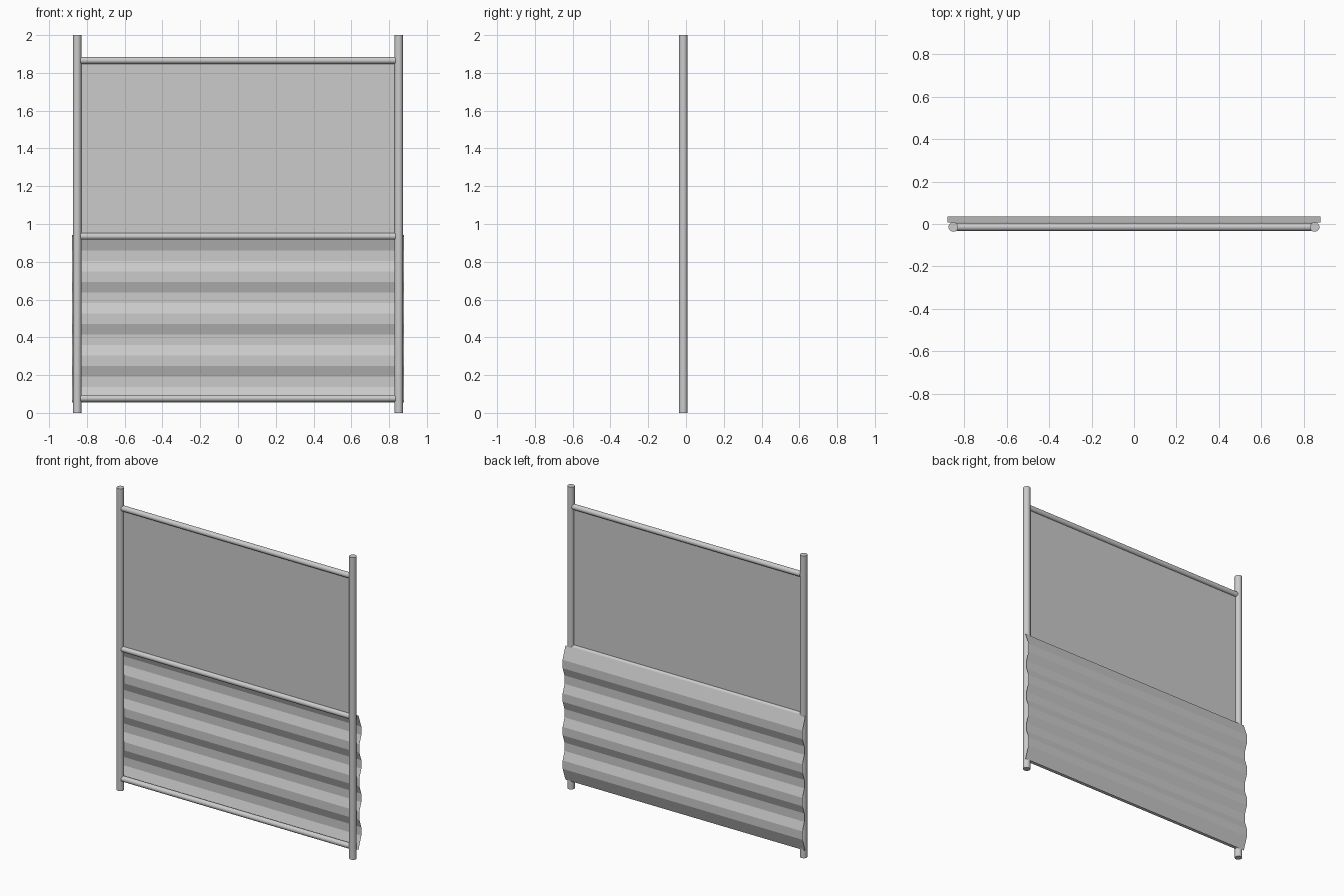
import bpy, bmesh, math

if "Cube" in bpy.data.objects:
    bpy.data.objects.remove(bpy.data.objects["Cube"], do_unlink=True)

grey = bpy.data.materials.new("plain_grey")
grey.use_nodes = True
colour = (0.6, 0.6, 0.6, 1)
grey.diffuse_color = colour
grey.node_tree.nodes["Principled BSDF"].inputs["Base Color"].default_value = colour

FRAME_Y = -0.014
POST_X, POST_R, RAIL_R = 0.851, 0.0225, 0.018
RAIL_HEIGHTS = {"bottom_rail": 0.077, "middle_rail": 0.935, "top_rail": 1.866}


def tube(name, radius, length, location, turn=0):
    bpy.ops.mesh.primitive_cylinder_add(vertices=24, radius=radius, depth=length,
                                        location=location, rotation=(0, turn, 0))
    ob = bpy.context.object
    ob.name = name
    ob.data.materials.append(grey)
    bpy.ops.object.shade_smooth_by_angle(angle=math.radians(40))
    return ob


def sheet(name, half_width, profile):
    """Thin sheet: a (y, z) profile drawn out along x."""
    bm = bmesh.new()
    rows = [[bm.verts.new((x, y, z)) for x in (-half_width, half_width)]
            for y, z in profile]
    for (a, b), (c, d) in zip(rows, rows[1:]):
        bm.faces.new((a, b, d, c))
    mesh = bpy.data.meshes.new(name)
    bm.to_mesh(mesh)
    bm.free()
    mesh.materials.append(grey)
    ob = bpy.data.objects.new(name, mesh)
    bpy.context.collection.objects.link(ob)
    return ob


# Upright posts
for side, sign in (("left", 1), ("right", -1)):
    tube(side + "_post", POST_R, 2, (sign * POST_X, FRAME_Y, 1))

# Cross rails
for name, z in RAIL_HEIGHTS.items():
    tube(name, RAIL_R, 1.67, (0, FRAME_Y, z), math.pi / 2)

# Flat upper panel
sheet("upper_panel", 0.835, [(FRAME_Y, RAIL_HEIGHTS["middle_rail"]),
                             (FRAME_Y, RAIL_HEIGHTS["top_rail"])])

# Corrugated lower sheet: flat ridges and valleys joined by slopes
BOTTOM, TOP, WAVES = 0.055, 0.943, 4
RIDGE, VALLEY, LIP = 0.036, 0.016, 0.006
step = (TOP - BOTTOM) / (4 * WAVES)
profile = [(LIP, BOTTOM)]
for i in range(4 * WAVES - 2):
    y = RIDGE if i % 4 < 2 else VALLEY
    profile.append((y, BOTTOM + (i + 1.5) * step))
profile.append((LIP, TOP))
sheet("corrugated_sheet", 0.878, profile)
